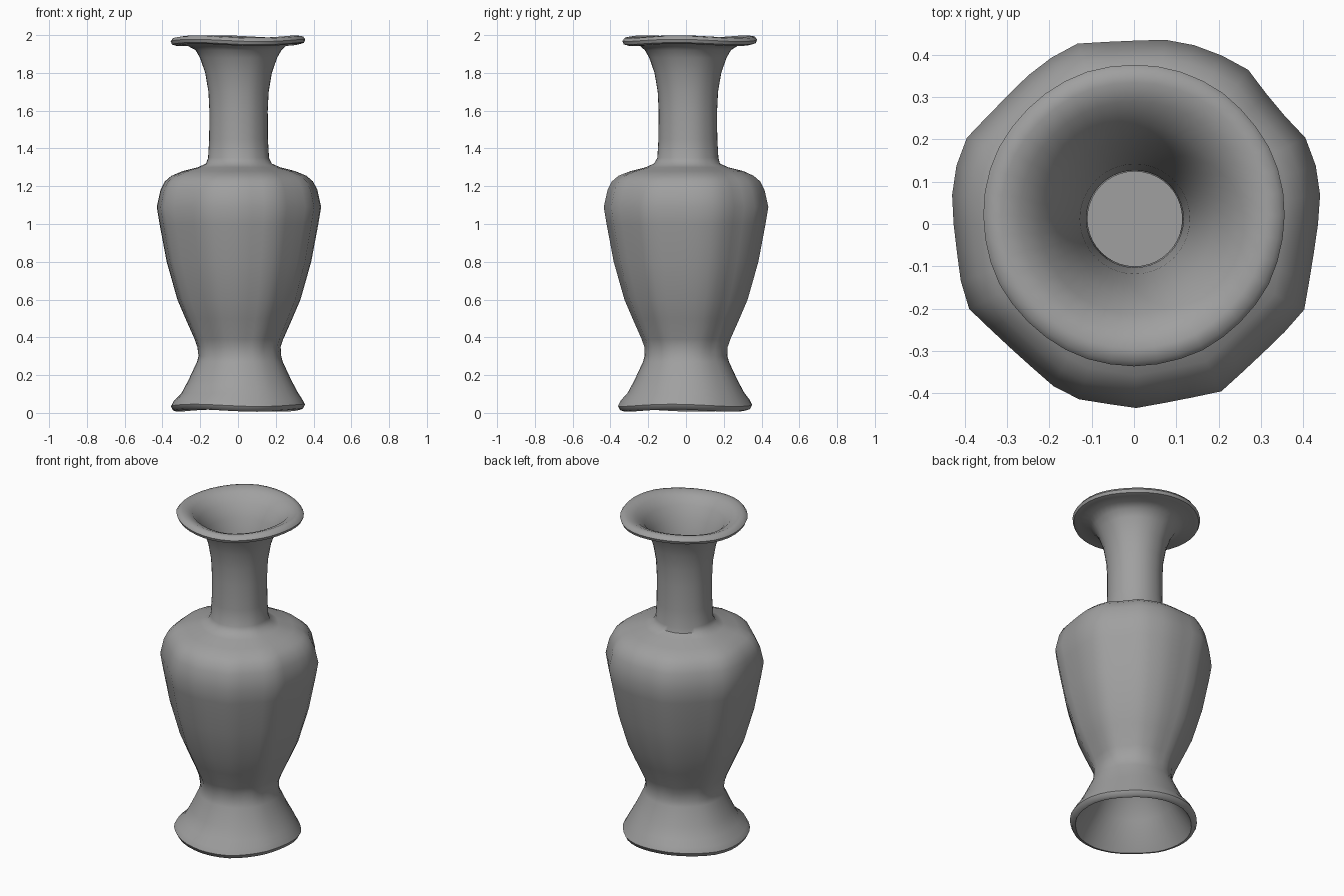
import bpy, bmesh, math
from math import sin, cos, radians, pi

old = bpy.data.objects.get("Cube")
if old:
    bpy.data.objects.remove(old)

SIDES = 40

clay = bpy.data.materials.new("grey clay")
clay.use_nodes = True
clay.diffuse_color = (0.35, 0.35, 0.35, 1)
clay.node_tree.nodes["Principled BSDF"].inputs["Base Color"].default_value = (0.35, 0.35, 0.35, 1)

# Hand-worn plan of the belly: corner angle in degrees and radius
CORNERS = [(-28, .452), (-63, .447), (-90, .437), (-112, .444), (-155, .452),
           (-187, .443), (-204, .461), (-239, .444), (-252, .452), (-283, .451),
           (-304, .46), (-320, .433), (-336, .461), (-353, .443), (-388, .452)]


def belly_scale(angle):
    """Radius factor along the straight edge between two plan corners."""
    deg = -28 - ((-28 - math.degrees(angle)) % 360)
    for (a, ra), (b, rb) in zip(CORNERS, CORNERS[1:]):
        if b <= deg <= a:
            a, b, t = radians(a), radians(b), radians(deg)
            return ra * rb * sin(a - b) / (ra * sin(a - t) + rb * sin(t - b)) / 0.44
    return 1


def lathe(name, profile):
    """Spin (radius, height, x shift, y shift, plan wear, ripple) rings."""
    bm = bmesh.new()
    rings = []
    for r, z, dx, dy, wear, ripple in profile:
        ring = []
        for i in range(SIDES):
            a = 2 * pi * i / SIDES
            k = r * (1 + wear * (belly_scale(a) - 1))
            h = z + ripple * cos(3 * a + 0.6)
            ring.append(bm.verts.new((dx + k * cos(a), dy + k * sin(a), h)))
        rings.append(ring)
    for low, high in zip(rings, rings[1:]):
        for i in range(SIDES):
            j = (i + 1) % SIDES
            bm.faces.new((low[i], low[j], high[j], high[i]))
    # close the hollow foot and the floor inside
    bm.faces.new(rings[0][::-1])
    bm.faces.new(rings[-1])
    bmesh.ops.recalc_face_normals(bm, faces=bm.faces)
    mesh = bpy.data.meshes.new(name)
    bm.to_mesh(mesh)
    bm.free()
    mesh.materials.append(clay)
    obj = bpy.data.objects.new(name, mesh)
    bpy.context.collection.objects.link(obj)
    bpy.ops.object.select_all(action='DESELECT')
    obj.select_set(True)
    bpy.context.view_layer.objects.active = obj
    bpy.ops.object.shade_smooth_by_angle(angle=radians(50))
    return obj


def section(points, dx, dy, wear=0, ripple=0):
    return [(r, z, dx, dy, wear, ripple) for r, z in points]


# Flared hollow foot, from its ceiling out to the waist
foot = section([(.12, .32), (.17, .29), (.23, .17), (.30, .06)], .01, 0)
foot += section([(.325, .012), (.345, .018), (.356, .04), (.34, .07)], 0, -.005, .2, .006)
foot += section([(.31, .105), (.275, .17), (.228, .27), (.22, .30)], .01, 0, .2)
# Tapered belly and rounded shoulder
belly = section([(.222, .35), (.236, .39), (.285, .50), (.328, .60), (.385, .80),
                 (.423, 1.0), (.438, 1.09), (.418, 1.18), (.395, 1.225),
                 (.36, 1.255)], .005, 0, .9)
belly += section([(.30, 1.28), (.22, 1.30), (.175, 1.32)], .005, .005, .4)
# Slim neck
neck = section([(.162, 1.35), (.156, 1.45), (.155, 1.60), (.16, 1.70),
                (.177, 1.80), (.205, 1.88), (.228, 1.92)], .003, .01, .2)
# Rolled lip, then the throat inside
lip = section([(.265, 1.947), (.325, 1.948), (.35, 1.955), (.357, 1.972),
               (.345, 1.988), (.315, 1.993), (.27, 1.975)], 0, .02, .1, .006)
throat = section([(.225, 1.93), (.185, 1.86), (.155, 1.77), (.13, 1.65),
                  (.115, 1.50), (.112, 1.34)], .002, .012)
# Hidden hollow inside the belly
hollow = section([(.20, 1.26), (.36, 1.18), (.38, 1.05), (.32, .75),
                  (.22, .48), (.16, .40)], .005, .005)

lathe("vase", foot + belly + neck + lip + throat + hollow)
